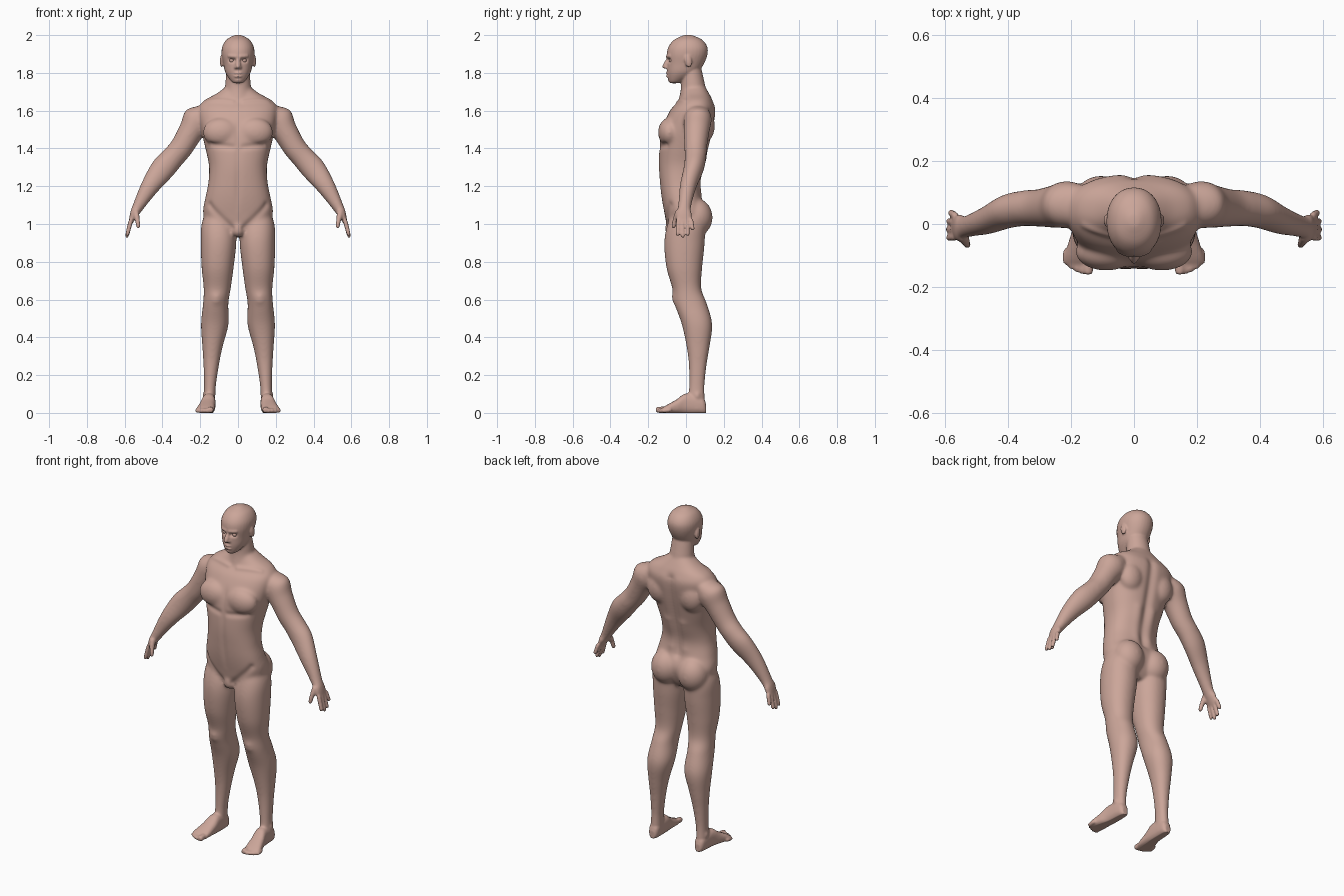
import bpy, bmesh, math
from mathutils import Vector, Matrix, kdtree

if "Cube" in bpy.data.objects:
    bpy.data.objects.remove(bpy.data.objects["Cube"])

X, Y, Z = Vector((1, 0, 0)), Vector((0, 1, 0)), Vector((0, 0, 1))
bm = bmesh.new()

def spline(secs, steps=6):
    """Catmull-Rom interpolation of section tuples."""
    out = []
    for i in range(len(secs) - 1):
        a, b, c, d = (secs[max(0, min(len(secs) - 1, i + k))] for k in (-1, 0, 1, 2))
        for s in range(steps):
            t = s / steps
            out.append([0.5 * (2*q + (r - p)*t + (2*p - 5*q + 4*r - w)*t*t + (3*q - p - 3*r + w)*t**3)
                        for p, q, r, w in zip(a, b, c, d)])
    return out + [list(secs[-1])]

def loft(secs, u=X, v=Y, power=2.0, side=1, n=32):
    """Closed skin through sections (x, y, z, half size along u, half size along v)."""
    rings = []
    for x, y, z, a, b in spline(secs):
        ring = []
        for k in range(n):
            c, s = math.cos(2*math.pi*k/n), math.sin(2*math.pi*k/n)
            c = math.copysign(abs(c)**(2/power), c)
            s = math.copysign(abs(s)**(2/power), s)
            p = Vector((x, y, z)) + u*max(a, .002)*c + v*max(b, .002)*s
            ring.append(bm.verts.new((p.x*side, p.y, p.z)))
        rings.append(ring)
    for r0, r1 in zip(rings, rings[1:]):
        for k in range(n):
            bm.faces.new((r0[k], r0[(k+1) % n], r1[(k+1) % n], r1[k]))
    bm.faces.new(rings[0])
    bm.faces.new(rings[-1])

def upright(rows, **kw):
    """Loft centred on x = 0 from rows (z, half width, front y, back y)."""
    loft([(0, (f + b)/2, z, w, (b - f)/2) for z, w, f, b in rows], **kw)

def digit(p, q, r0, r1, side=1):
    """Round-ended finger from p to q."""
    p, q = Vector(p), Vector(q)
    u = (q - p).orthogonal().normalized()
    v = (q - p).normalized().cross(u)
    secs = []
    for t, f in ((0, .5), (.12, .9), (.5, 1), (.88, .95), (1, .5)):
        r = (r0 + (r1 - r0)*t)*f
        secs.append((*p.lerp(q, t), r, r))
    loft(secs, u, v, side=side, n=14)

def ball(c, r, side=1, tilt=0):
    m = Matrix.Translation((c[0]*side, c[1], c[2])) @ Matrix.Rotation(tilt, 4, 'X') @ Matrix.Diagonal((*r, 1))
    bmesh.ops.create_uvsphere(bm, u_segments=28, v_segments=18, radius=1, matrix=m)

# torso
upright([(.935, .07, -.05, .06), (.98, .155, -.095, .09), (1.06, .185, -.115, .11), (1.14, .173, -.13, .085),
         (1.22, .157, -.139, .075), (1.31, .154, -.145, .097), (1.4, .173, -.142, .12), (1.5, .195, -.13, .143),
         (1.6, .21, -.085, .158), (1.65, .185, -.042, .143), (1.69, .115, -.023, .123), (1.73, .06, -.01, .10)],
        power=2.35)
# neck
upright([(1.62, .09, -.05, .13), (1.72, .07, -.027, .105), (1.83, .06, -.03, .08)])
# head
upright([(1.745, .02, -.083, -.045), (1.758, .038, -.092, -.01), (1.80, .066, -.10, .06), (1.85, .078, -.101, .096),
         (1.90, .087, -.102, .114), (1.94, .083, -.092, .112), (1.975, .062, -.063, .086), (1.996, .027, -.02, .042),
         (2.001, .008, 0, .02)], power=2.15)
# nose, lips, chin
digit((0, -.088, 1.882), (0, -.113, 1.832), .010, .015)
ball((0, -.114, 1.833), (.012, .013, .010))
for z in (1.798, 1.783):
    ball((0, -.097, z), (.022, .010, .007))
ball((0, -.080, 1.764), (.024, .016, .016))
# groin
ball((0, -.080, .975), (.036, .032, .045))

for s in (1, -1):
    # nostril, ear
    ball((.012, -.103, 1.829), (.009, .011, .008), s)
    ball((.087, .012, 1.862), (.009, .019, .034), s, .2)
    # chest muscle, shoulder blade, buttock
    ball((.088, -.088, 1.485), (.098, .060, .078), s)
    ball((.105, .095, 1.52), (.075, .058, .09), s)
    ball((.088, .055, 1.035), (.088, .086, .10), s)
    # leg
    loft([(.11, 0, 1.09, .05, .06), (.105, 0, 1.0, .088, .098), (.103, -.008, .9, .094, .107),
          (.108, -.009, .77, .085, .095), (.110, .004, .66, .072, .077), (.118, .024, .58, .067, .086),
          (.123, .058, .47, .073, .081), (.135, .064, .35, .054, .061), (.142, .062, .25, .041, .047),
          (.149, .057, .13, .031, .041), (.153, .055, .02, .032, .046)], power=2.15, side=s)
    # foot
    loft([(cx, y, h*.46, a, h*.52) for y, cx, a, h in
          ((.107, .152, .016, .045), (.085, .152, .03, .085), (0, .155, .036, .105),
           (-.05, .163, .042, .072), (-.11, .173, .048, .038), (-.138, .172, .036, .018))],
         X, Z, power=2.5, side=s)
    # toes
    for i in range(5):
        x, y, r = .145 + .0172*i, -.160 + .002*i*i, .0115 if i else .016
        digit((x, y + .05, r + .004), (x, y, r - .001), r, r, s)
    # arm and palm
    loft([(.165, .062, 1.60, .045, .06), (.212, .062, 1.555, .080, .074), (.25, .056, 1.49, .068, .068),
          (.30, .051, 1.405, .062, .060), (.345, .050, 1.352, .062, .057), (.40, .04, 1.29, .065, .054),
          (.465, .012, 1.20, .050, .045), (.53, -.008, 1.09, .030, .034), (.552, -.012, 1.05, .022, .042),
          (.571, -.008, 1.003, .010, .037)], Vector((.8, 0, .6)), Y, side=s)
    # fingers and thumb
    for i in range(4):
        bend = (i - 1)**2
        digit((.564, -.041 + .022*i, 1.03), (.590 - .002*bend, -.044 + .027*i, .927 + .01*bend), .0125, .0105, s)
    digit((.543, -.035, 1.07), (.533, -.058, 1.02), .020, .014, s)
    digit((.534, -.056, 1.03), (.525, -.068, .978), .014, .011, s)

bmesh.ops.recalc_face_normals(bm, faces=bm.faces)
body = bpy.data.objects.new("body", bpy.data.meshes.new("body"))
bpy.context.collection.objects.link(body)
bm.to_mesh(body.data)
bm.free()

def bake():
    """Replace the mesh by its modified version."""
    dg = bpy.context.evaluated_depsgraph_get()
    dg.update()
    mesh = bpy.data.meshes.new_from_object(body.evaluated_get(dg))
    body.modifiers.clear()
    body.data = mesh

def smooth(factor, count, group=""):
    m = body.modifiers.new("smooth", 'SMOOTH')
    m.factor, m.iterations, m.vertex_group = factor, count, group

# fuse all parts into one skin
rm = body.modifiers.new("fuse", 'REMESH')
rm.mode, rm.voxel_size = 'VOXEL', .0056
smooth(.5, 3)
bake()

# blend the joints, leaving head, hands and feet crisp
grp = body.vertex_groups.new(name="joints")
for v in body.data.vertices:
    w = min((v.co.z - .08)/.06, (1.75 - v.co.z)/.05, (.53 - abs(v.co.x))/.05, 1)
    if w > 0:
        grp.add([v.index], w, 'REPLACE')
smooth(.5, 36, "joints")
bake()

# surface strokes: start, end, radius, height (mirrored)
strokes = [
    ((0, .155, 1.62), (0, .08, 1.14), .026, -.012),            # spine
    ((0, -.13, 1.56), (0, -.14, 1.08), .017, -.005),           # breastbone
    ((.03, -.148, 1.408), (.14, -.11, 1.42), .016, -.007),     # under chest
    ((.15, -.085, 1.10), (.035, -.10, .98), .018, -.007),      # groin crease
    ((.03, -.045, 1.65), (.16, -.01, 1.655), .014, .005),      # collar bone
    ((.045, .085, 1.18), (.05, .105, 1.34), .028, .006),       # lower back
    ((.115, -.066, .61), (.115, -.062, .60), .026, .007),      # kneecap
    ((.185, .06, .09), (.185, .06, .095), .014, .006),         # ankle
    ((.023, -.098, 1.866), (.042, -.090, 1.866), .010, -.014), # eye socket
    ((.012, -.10, 1.886), (.05, -.088, 1.889), .008, .005),    # brow
    ((0, -.107, 1.7905), (.022, -.10, 1.7895), .004, -.005),   # mouth
]
verts = body.data.vertices
kd = kdtree.KDTree(len(verts))
for v in verts:
    kd.insert(v.co, v.index)
kd.balance()
shift = {}
for p, q, r, h in strokes:
    weight = {}
    for s in ((1, -1) if p[0] or q[0] else (1,)):
        a, b = Vector((p[0]*s, *p[1:])), Vector((q[0]*s, *q[1:]))
        n = int((b - a).length/(r*.3)) + 2
        for k in range(n):
            for _, i, d in kd.find_range(a.lerp(b, k/(n - 1)), 2.2*r):
                weight[i] = max(weight.get(i, 0), math.exp(-(d/r)**2))
    for i, w in weight.items():
        shift[i] = shift.get(i, 0) + w*h
normals = {i: verts[i].normal.copy() for i in shift}
for i, d in shift.items():
    verts[i].co += normals[i]*d
smooth(.5, 1)
bake()
for v in body.data.vertices:          # flat soles
    v.co.z = max(v.co.z, 0)

# skin colour and eyes
skin = bpy.data.materials.new("skin")
skin.diffuse_color = (.60, .38, .32, 1)
skin.use_nodes = True
skin.node_tree.nodes["Principled BSDF"].inputs["Base Color"].default_value = skin.diffuse_color
objs = [body]
for s in (1, -1):
    bpy.ops.mesh.primitive_uv_sphere_add(segments=20, ring_count=12, radius=.012, location=(.033*s, -.078, 1.866))
    bpy.context.object.name = "eye"
    objs.append(bpy.context.object)
for o in objs:
    o.data.materials.clear()
    o.data.materials.append(skin)
    for f in o.data.polygons:
        f.use_smooth = True
